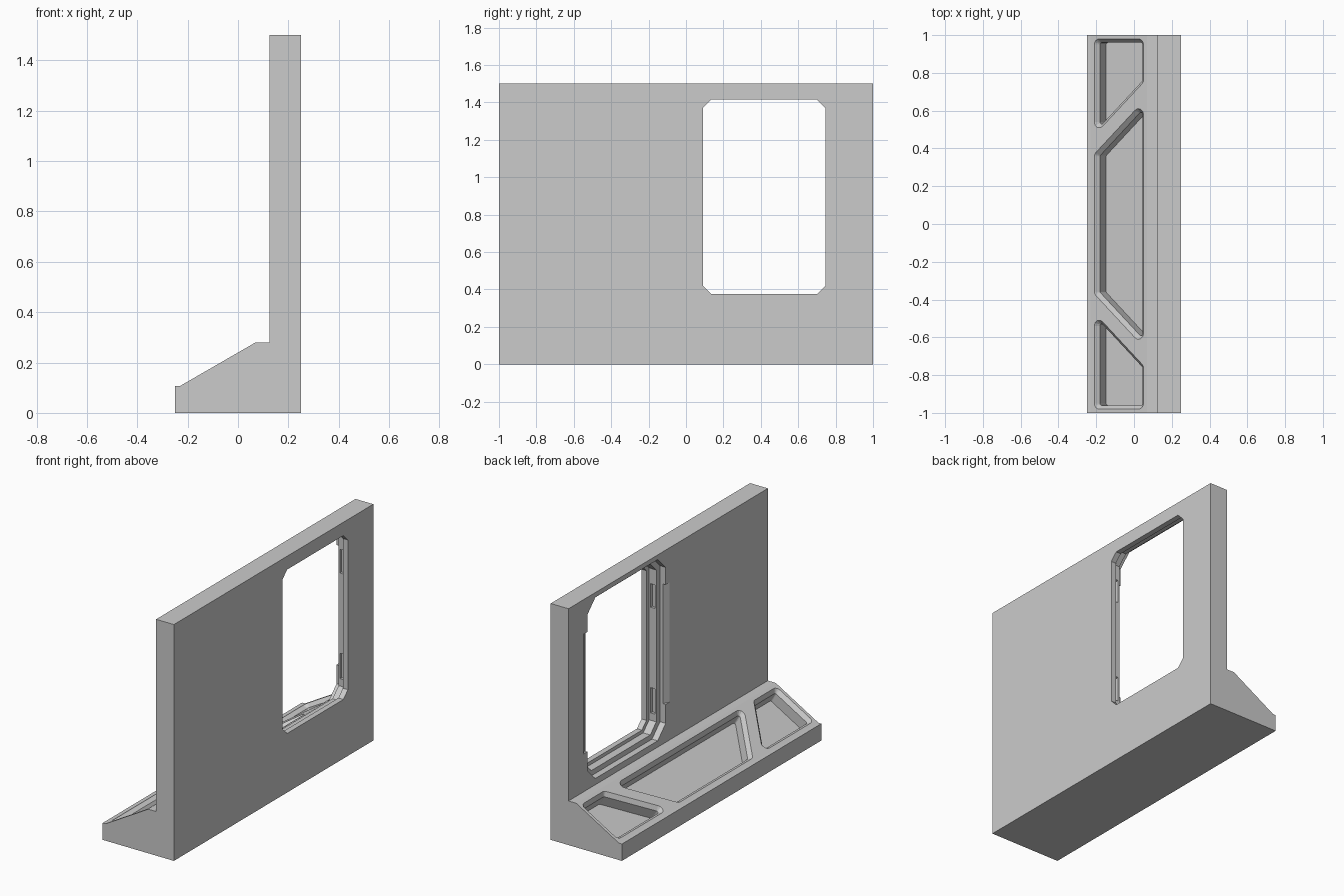
import bpy, bmesh, math
from mathutils import Vector

if "Cube" in bpy.data.objects:
    bpy.data.objects.remove(bpy.data.objects["Cube"])


def loft(name, rings):
    """Closed solid through rings that have equal point counts."""
    bm = bmesh.new()
    loops = [[bm.verts.new(p) for p in ring] for ring in rings]
    n = len(loops[0])
    for a, b in zip(loops, loops[1:]):
        for i in range(n):
            j = (i + 1) % n
            bm.faces.new((a[i], a[j], b[j], b[i]))
    bm.faces.new(loops[0])
    bm.faces.new(loops[-1])
    bmesh.ops.recalc_face_normals(bm, faces=bm.faces)
    mesh = bpy.data.meshes.new(name)
    bm.to_mesh(mesh)
    bm.free()
    ob = bpy.data.objects.new(name, mesh)
    bpy.context.collection.objects.link(ob)
    return ob


def cut(target, cutter):
    cutter.hide_render = True
    mod = target.modifiers.new("cut", 'BOOLEAN')
    mod.operation = 'DIFFERENCE'
    mod.solver = 'EXACT'
    mod.object = cutter
    bpy.context.view_layer.objects.active = target
    bpy.ops.object.modifier_apply(modifier=mod.name)
    bpy.data.objects.remove(cutter, do_unlink=True)


def rounded(poly, radius, inset, steps=4):
    """Inset a convex counter-clockwise polygon and round its corners."""
    pts = [Vector(p) for p in poly]
    n = len(pts)
    out = []
    for i, p in enumerate(pts):
        d0 = (p - pts[i - 1]).normalized()
        d1 = (pts[(i + 1) % n] - p).normalized()
        n0, n1 = Vector((d0.y, -d0.x)), Vector((d1.y, -d1.x))
        centre = p - (n0 + n1) * radius / (1 + n0.dot(n1))
        a0 = math.atan2(n0.y, n0.x)
        turn = (math.atan2(n1.y, n1.x) - a0) % (2 * math.pi)
        for k in range(steps + 1):
            a = a0 + turn * k / steps
            out.append(centre + Vector((math.cos(a), math.sin(a))) * (radius - inset))
    return out


# Wall with sloped base, extruded along y
profile = [(-.25, 0), (.25, 0), (.25, 1.5), (.125, 1.5), (.125, .28),
           (.07, .28), (-.23, .107), (-.25, .107)]
wall = loft("wall_with_sloped_base", [[(x, y, z) for x, z in profile] for y in (-1, 1)])

# Stepped window opening, widening toward the base side
WY, WZ = .4175, .895


def octagon(x, w, h, c):
    quarter = [(w, h - c), (w - c, h), (-w + c, h), (-w, h - c)]
    pts = quarter + [(-a, -b) for a, b in quarter]
    return [(x, WY + a, WZ + b) for a, b in pts]


for x_end, w, h, c in [(.3, .3275, .52, .045), (.215, .355, .542, .06), (.165, .3925, .575, .08)]:
    cut(wall, loft("window_cutter", [octagon(0, w, h, c), octagon(x_end, w, h, c)]))

# Bevelled finger scoops on both window sides
scoop = [(.115, .452), (.17, .345), (.17, -.345), (.115, -.452)]
cut(wall, loft("scoop_cutter", [[(x, WY + y, z) for x, y in scoop] for z in (.52, 1.28)]))

# Small latch slots in the window sides
for z0, z1 in [(.46, .62), (1.13, 1.28)]:
    slot = [(.175, -.372), (.205, -.372), (.205, .372), (.175, .372)]
    cut(wall, loft("slot_cutter", [[(x, WY + y, z) for x, y in slot] for z in (z0, z1)]))

# Three pockets sunk square to the slope, with chamfered rims
slope = math.atan2(.173, .30)
cs, sn = math.cos(slope), math.sin(slope)


def pocket(poly):
    flat = [((x + .23) / cs, y) for x, y in poly]
    rings = []
    for depth, inset in [(-.02, 0), (0, 0), (.025, .02), (.09, .02)]:
        rings.append([(-.23 + u * cs + depth * sn, y, .107 + u * sn - depth * cs)
                      for u, y in rounded(flat, .03, inset)])
    cut(wall, loft("pocket_cutter", rings))


end = [(-.21, .47), (.05, .75), (.05, .98), (-.21, .98)]
pocket(end)
pocket([(x, -y) for x, y in reversed(end)])
pocket([(-.21, -.37), (.05, -.65), (.05, .65), (-.21, .37)])
